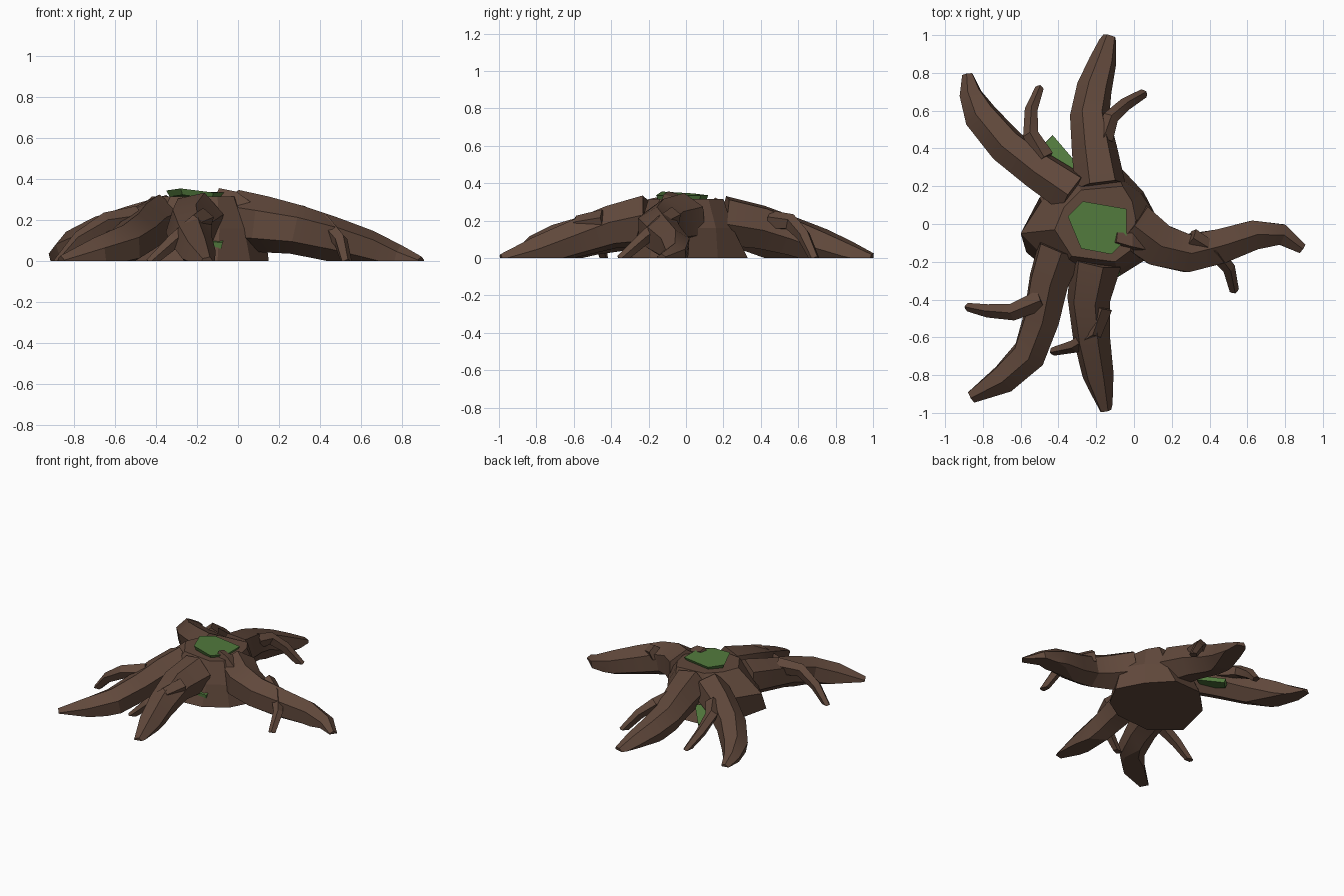
import bpy, bmesh, math
from mathutils import Vector


def material(name, rgb):
    m = bpy.data.materials.new(name)
    m.diffuse_color = (*rgb, 1)
    return m


BARK = material("brown bark", (0.118, 0.065, 0.044))
MOSS = material("moss green", (0.085, 0.195, 0.047))


def finish(name, bm, mat, angle=20):
    # cut everything off flat at the ground, then make the object
    geom = bm.verts[:] + bm.edges[:] + bm.faces[:]
    cut = bmesh.ops.bisect_plane(bm, geom=geom, plane_co=(0, 0, 0),
                                 plane_no=(0, 0, 1), clear_inner=True)
    edges = [e for e in cut["geom_cut"]
             if isinstance(e, bmesh.types.BMEdge) and e.is_boundary]
    if edges:
        bmesh.ops.holes_fill(bm, edges=edges, sides=0)
    bmesh.ops.recalc_face_normals(bm, faces=bm.faces)
    me = bpy.data.meshes.new(name)
    bm.to_mesh(me)
    bm.free()
    me.materials.append(mat)
    ob = bpy.data.objects.new(name, me)
    bpy.context.collection.objects.link(ob)
    bpy.ops.object.select_all(action='DESELECT')
    ob.select_set(True)
    bpy.context.view_layer.objects.active = ob
    bpy.ops.object.shade_smooth_by_angle(angle=math.radians(angle))
    return ob


def loft(bm, rings):
    n = len(rings[0])
    loops = [[bm.verts.new(p) for p in r] for r in rings]
    for a, b in zip(loops, loops[1:]):
        for i in range(n):
            bm.faces.new((a[i], a[(i + 1) % n], b[(i + 1) % n], b[i]))
    bm.faces.new(loops[0][::-1])
    bm.faces.new(loops[-1])


def root(name, path, roll, sides=6):
    # tapered tube along points (x, y, z, radius)
    pts = [Vector(p[:3]) for p in path]
    rings = []
    for i, p in enumerate(pts):
        d = (pts[min(i + 1, len(pts) - 1)] - pts[max(i - 1, 0)]).normalized()
        side = Vector((0, 0, 1)).cross(d).normalized()
        up = d.cross(side)
        r = path[i][3]
        ring = []
        for k in range(sides):
            a = math.radians(roll) + math.tau * k / sides
            ring.append(p + side * r * 1.05 * math.cos(a) + up * r * 1.1 * math.sin(a))
        rings.append(ring)
    bm = bmesh.new()
    loft(bm, rings)
    finish(name, bm, BARK)


# stump body: faceted dome with a flat base
base = [(0.15, -0.02), (0.05, 0.17), (-0.10, 0.33), (-0.32, 0.32),
        (-0.50, 0.14), (-0.57, -0.15), (-0.38, -0.31), (-0.10, -0.29), (0.06, -0.19)]
middle = [(0.13, 0.02), (0.04, 0.16), (-0.08, 0.25), (-0.31, 0.24),
          (-0.49, 0.12), (-0.60, -0.05), (-0.40, -0.25), (-0.09, -0.25), (0.03, -0.18)]
top = [(0.01, 0.02), (-0.01, 0.12), (-0.06, 0.20), (-0.28, 0.18),
       (-0.37, 0.09), (-0.42, -0.03), (-0.33, -0.17), (-0.10, -0.20), (-0.02, -0.14)]
bm = bmesh.new()
loft(bm, [[(x, y, z) for x, y in ring]
          for ring, z in ((base, 0), (middle, 0.16), (top, 0.315))])
finish("stump_body", bm, BARK, 5)

# five thick roots
root("back_root", [(-0.18, 0.20, 0.20, 0.13), (-0.21, 0.40, 0.165, 0.115),
     (-0.235, 0.57, 0.115, 0.10), (-0.21, 0.72, 0.065, 0.09),
     (-0.165, 0.86, 0.02, 0.07), (-0.13, 0.99, -0.015, 0.04)], 8)
root("back_left_root", [(-0.32, 0.16, 0.20, 0.115), (-0.50, 0.28, 0.16, 0.105),
     (-0.67, 0.41, 0.11, 0.10), (-0.81, 0.57, 0.05, 0.09),
     (-0.865, 0.69, 0.015, 0.06), (-0.88, 0.79, -0.01, 0.03)], 20)
root("front_left_root", [(-0.39, -0.13, 0.19, 0.125), (-0.45, -0.30, 0.165, 0.11),
     (-0.49, -0.50, 0.125, 0.10), (-0.555, -0.69, 0.075, 0.095),
     (-0.69, -0.82, 0.03, 0.08), (-0.86, -0.915, -0.01, 0.035)], 24)
root("front_root", [(-0.20, -0.20, 0.20, 0.13), (-0.24, -0.40, 0.165, 0.11),
     (-0.225, -0.60, 0.10, 0.095), (-0.19, -0.80, 0.03, 0.08),
     (-0.15, -0.985, -0.015, 0.035)], 12)
root("right_root", [(-0.01, 0.0, 0.20, 0.135), (0.13, -0.11, 0.18, 0.125),
     (0.28, -0.155, 0.155, 0.11), (0.45, -0.12, 0.11, 0.10),
     (0.63, -0.06, 0.06, 0.085), (0.78, -0.055, 0.015, 0.06),
     (0.89, -0.13, -0.01, 0.03)], 30)

# one thin rootlet branching from each thick root
root("back_rootlet", [(-0.16, 0.45, 0.20, 0.05), (-0.125, 0.56, 0.19, 0.042),
     (-0.05, 0.63, 0.12, 0.035), (0.05, 0.69, -0.01, 0.025)], 15, 5)
root("back_left_rootlet", [(-0.47, 0.35, 0.20, 0.05), (-0.545, 0.47, 0.18, 0.042),
     (-0.545, 0.60, 0.10, 0.034), (-0.50, 0.72, -0.01, 0.022)], 15, 5)
root("front_left_rootlet", [(-0.49, -0.40, 0.21, 0.055), (-0.64, -0.465, 0.19, 0.045),
     (-0.77, -0.46, 0.11, 0.035), (-0.88, -0.44, -0.01, 0.022)], 15, 5)
root("front_rootlet", [(-0.17, -0.44, 0.20, 0.055), (-0.21, -0.57, 0.18, 0.045),
     (-0.31, -0.645, 0.10, 0.035), (-0.43, -0.675, -0.01, 0.022)], 15, 5)
root("right_rootlet", [(0.30, -0.07, 0.22, 0.05), (0.42, -0.14, 0.18, 0.042),
     (0.50, -0.23, 0.10, 0.034), (0.53, -0.35, -0.01, 0.025)], 15, 5)

# pointed ridge at the rim
root("rim_spur", [(-0.10, -0.075, 0.325, 0.035), (-0.03, -0.09, 0.30, 0.05),
     (0.05, -0.10, 0.22, 0.07)], 30, 4)


def moss(name, outline, drop=0.03):
    # flat cap, narrower underneath
    mid = sum((Vector(p) for p in outline), Vector()) / len(outline)
    lower = [mid.lerp(Vector(p), 0.9) - Vector((0, 0, drop)) for p in outline]
    bm = bmesh.new()
    loft(bm, [lower, outline])
    finish(name, bm, MOSS, 5)


moss("top_moss", [(-0.27, 0.12, 0.335), (-0.35, 0.04, 0.345), (-0.28, -0.13, 0.355),
                  (-0.12, -0.16, 0.335), (-0.04, -0.08, 0.335), (-0.04, 0.08, 0.335)])
moss("back_moss", [(-0.30, 0.30, 0.13), (-0.31, 0.33, 0.12), (-0.43, 0.47, 0.08),
                   (-0.50, 0.40, 0.09), (-0.42, 0.22, 0.14)])
moss("front_moss", [(-0.20, -0.22, 0.13), (-0.18, -0.28, 0.10), (-0.075, -0.275, 0.09),
                    (-0.07, -0.21, 0.12)])
